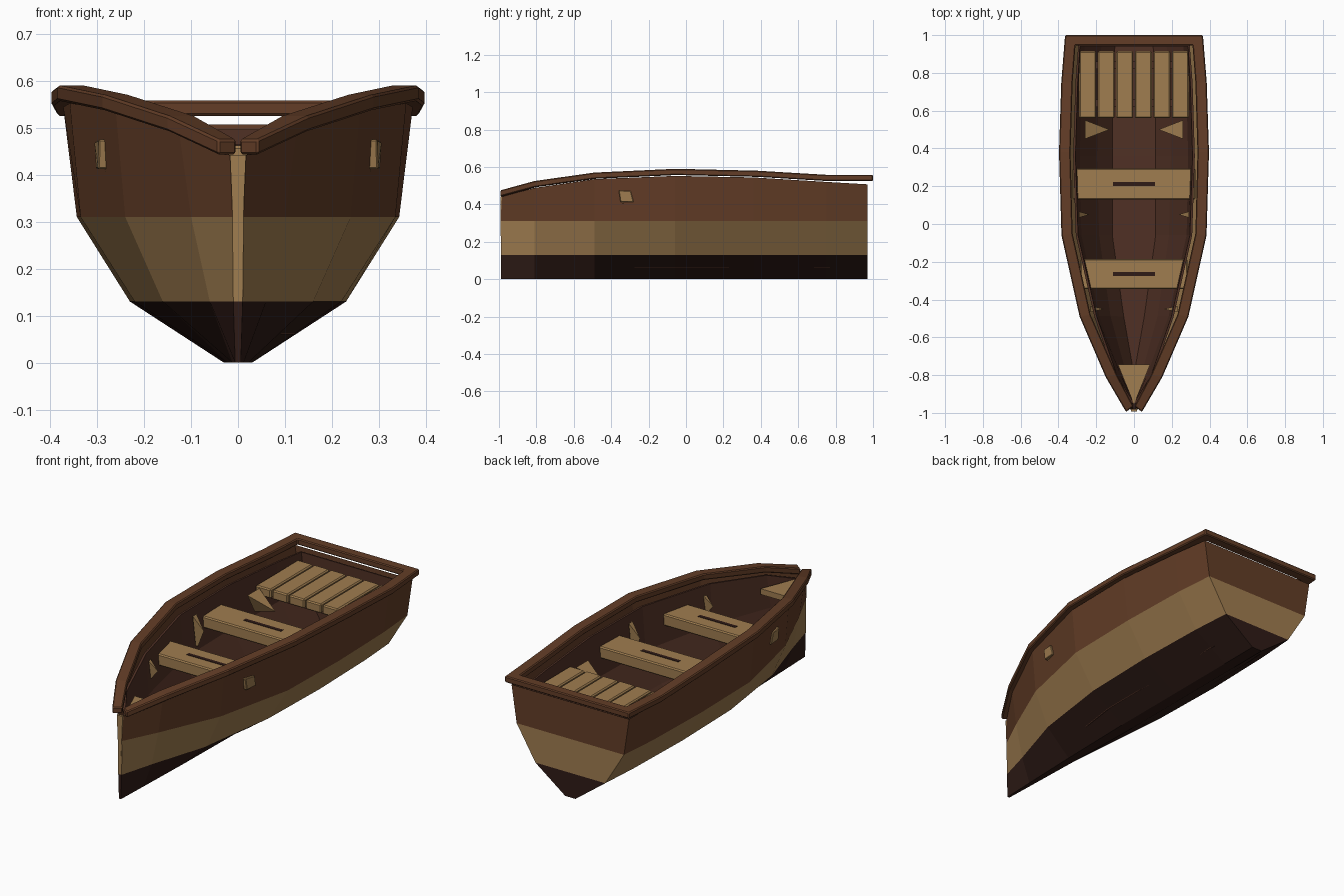
import bpy, bmesh

if "Cube" in bpy.data.objects:
    bpy.data.objects.remove(bpy.data.objects["Cube"])

def mat(name, r, g, b):
    m = bpy.data.materials.new(name)
    m.diffuse_color = (r, g, b, 1)
    m.use_nodes = True
    m.node_tree.nodes["Principled BSDF"].inputs["Base Color"].default_value = m.diffuse_color
    return m

BROWN = mat("brown wood", .125, .047, .02)
TAN = mat("tan wood", .35, .205, .08)
DARK = mat("dark wood", .028, .011, .008)
INNER = mat("inner wood", .08, .03, .018)

def finish(name, bm, mats):
    bmesh.ops.recalc_face_normals(bm, faces=bm.faces)
    me = bpy.data.meshes.new(name)
    bm.to_mesh(me)
    bm.free()
    for m in mats:
        me.materials.append(m)
    ob = bpy.data.objects.new(name, me)
    bpy.context.collection.objects.link(ob)
    return ob

def prism(name, bottom, top, m, bevel=0):
    """Solid between two matching polygons."""
    bm = bmesh.new()
    a = [bm.verts.new(p) for p in bottom]
    b = [bm.verts.new(p) for p in top]
    n = len(a)
    bm.faces.new(a)
    bm.faces.new(b)
    for i in range(n):
        j = (i + 1) % n
        bm.faces.new((a[i], a[j], b[j], b[i]))
    ob = finish(name, bm, [m])
    if bevel:
        mod = ob.modifiers.new("bevel", 'BEVEL')
        mod.width = bevel
        mod.segments = 1
    return ob

def box(name, x0, x1, y0, y1, z0, z1, m, bevel=0):
    pts = [(x0, y0), (x1, y0), (x1, y1), (x0, y1)]
    return prism(name, [(*p, z0) for p in pts], [(*p, z1) for p in pts], m, bevel)

def shell(name, sections, mats):
    """Open-topped skin; sections are (y, [(x, z) * 4 from rim to keel]), banded by material."""
    bm = bmesh.new()
    loops = [[bm.verts.new((x, y, z)) for x, z in half + [(-x, z) for x, z in reversed(half)]]
             for y, half in sections]
    slots = [0, 1, 2, 2, 2, 1, 0]
    for p, q in zip(loops, loops[1:]):
        for i, s in enumerate(slots):
            bm.faces.new((p[i], p[i + 1], q[i + 1], q[i])).material_index = s
    for lp in (loops[0], loops[-1]):
        for i in range(3):
            bm.faces.new((lp[i], lp[i + 1], lp[6 - i], lp[7 - i])).material_index = i
    return finish(name, bm, mats)

# hull stations: y, sheer z, half-widths at sheer, z .31, z .13, keel
STATIONS = [(-.99, .44, .014, .012, .01, .006),
            (-.81, .488, .125, .10, .06, .012),
            (-.49, .535, .26, .24, .16, .022),
            (-.06, .552, .358, .335, .22, .03),
            (.36, .544, .372, .343, .23, .03),
            (.75, .52, .36, .333, .22, .03),
            (.97, .507, .345, .315, .205, .03)]
shell("hull", [(y, [(a, zt), (b, .31), (c, .13), (d, 0)])
               for y, zt, a, b, c, d in STATIONS], [BROWN, TAN, DARK])

# inner lining: a second skin set in from the hull
lining = []
for y, zt, a, b, c, d in STATIONS:
    y = max(-.95, min(y, .948))
    k = min(a / .25, 1)
    lining.append((y, [(a - .05 * k, zt - .012), (b - .045 * k, .31),
                       (c - .025 * k, .155), (max(min(c - .1, .12), .004), .06)]))
ob = shell("inner_lining", lining, [INNER, INNER, INNER])
mod = ob.modifiers.new("thickness", 'SOLIDIFY')
mod.thickness = .012

# gunwale rail: outer x, outer y, inner x, inner y, underside z
RAIL = [(.042, -.995, .003, -.965, .442), (.15, -.81, .09, -.8, .492),
        (.288, -.49, .23, -.48, .537), (.384, -.06, .325, -.05, .557),
        (.397, .38, .336, .38, .547), (.385, .75, .325, .75, .525),
        (.365, 1.0, .31, .945, .525)]
path = [(1, r) for r in RAIL] + [(-1, r) for r in reversed(RAIL)]
bm = bmesh.new()
rings = []
for s, (ox, oy, ix, iy, z) in path:
    rings.append([bm.verts.new(p) for p in
                  ((s * ix, iy, z), (s * ox, oy, z),
                   (s * ox, oy, z + .033), (s * ix, iy, z + .033))])
for p, q in zip(rings, rings[1:]):
    for i in range(4):
        j = (i + 1) % 4
        bm.faces.new((p[i], p[j], q[j], q[i]))
bm.faces.new(rings[0])
bm.faces.new(rings[-1])
rail = finish("gunwale_rail", bm, [BROWN])
mod = rail.modifiers.new("bevel", 'BEVEL')
mod.width = .005
mod.segments = 1

# cross seats with a dark hand slot
for name, w, y0, y1 in (("middle_seat", .325, .13, .295), ("front_seat", .283, -.345, -.185)):
    box(name, -w, w, y0, y1, .4, .462, TAN, .006)
    yc = (y0 + y1) / 2
    box(name + "_slot", -.11, .11, yc - .01, yc + .01, .45, .464, DARK)

# stern seat slats on two bearers
for i in range(6):
    x = -.245 + i * .098
    box(f"stern_slat_{i + 1}", x - .045, x + .045, .56, .915, .415, .464, TAN, .006)
for i, y in enumerate((.64, .84)):
    box(f"slat_bearer_{i + 1}", -.27, .27, y - .02, y + .02, .385, .416, INNER)

# bow deck and stem strip
tri = [(-.085, -.745), (.085, -.745), (0, -.955)]
prism("bow_deck", [(*p, .4) for p in tri], [(*p, .43) for p in tri], TAN)
prism("stem_strip", [(-.008, -.992, .23), (.008, -.992, .23), (.008, -.985, .23), (-.008, -.985, .23)],
      [(-.017, -.992, .442), (.017, -.992, .442), (.017, -.98, .442), (-.017, -.98, .442)], TAN)

for s, side in ((1, "right"), (-1, "left")):
    # oar blocks outside the hull
    prism(side + "_oar_block",
          [(s * .27, -.35, .412), (s * .298, -.35, .412), (s * .302, -.28, .412), (s * .275, -.28, .412)],
          [(s * .27, -.36, .475), (s * .296, -.36, .475), (s * .306, -.295, .47), (s * .28, -.295, .47)],
          TAN, .003)
    # slim wedge knees against the inner wall
    for n, (x0, x1, y, h, z0, z1) in enumerate(((.13, .26, .5, .05, .36, .46),
                                               (.235, .29, .05, .016, .34, .5),
                                               (.155, .23, -.45, .016, .36, .5))):
        foot = [(s * (x1 - .01), y - .004, z0), (s * (x1 - .01), y + .004, z0), (s * (x1 - .02), y, z0)]
        head = [(s * x1, y - h, z1), (s * x1, y + h, z1), (s * x0, y, z1 - .07)]
        prism(f"{side}_knee_{n + 1}", foot, head, TAN)
